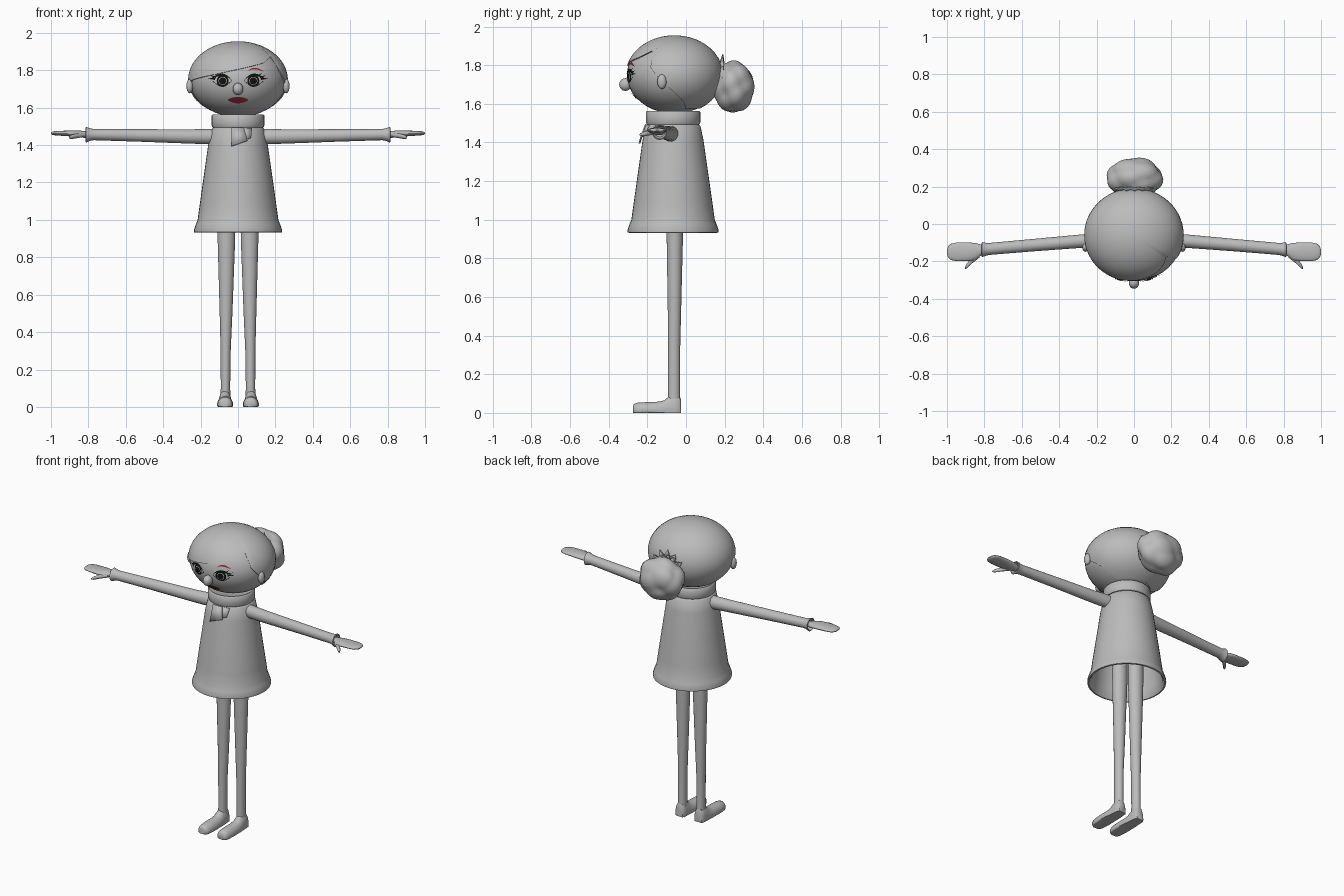
import bpy, bmesh, math
from math import sin, cos, pi, radians, sqrt
from mathutils import Vector

cube = bpy.data.objects.get("Cube")
if cube:
    bpy.data.objects.remove(cube, do_unlink=True)


def material(name, rgb):
    m = bpy.data.materials.new(name)
    m.use_nodes = True
    m.diffuse_color = (*rgb, 1)
    m.node_tree.nodes["Principled BSDF"].inputs["Base Color"].default_value = (*rgb, 1)
    return m


GREY = material("plain grey", (0.5, 0.5, 0.5))
BLACK = material("black", (0.006, 0.006, 0.006))
RED = material("dark red", (0.25, 0.02, 0.03))

HEAD = Vector((0, -0.06, 1.75))
SIZE = Vector((0.26, 0.246, 0.2))


def finish(name, bm, mat=GREY, thick=0):
    bmesh.ops.recalc_face_normals(bm, faces=bm.faces)
    mesh = bpy.data.meshes.new(name)
    bm.to_mesh(mesh)
    bm.free()
    mesh.materials.append(mat)
    ob = bpy.data.objects.new(name, mesh)
    bpy.context.collection.objects.link(ob)
    if thick:
        ob.modifiers.new("thickness", "SOLIDIFY").thickness = thick
    bpy.ops.object.select_all(action="DESELECT")
    ob.select_set(True)
    bpy.context.view_layer.objects.active = ob
    bpy.ops.object.shade_smooth_by_angle(angle=radians(45))
    return ob


def bridge(bm, rows, closed=True):
    n = len(rows[0])
    for a, b in zip(rows, rows[1:]):
        for i in range(n if closed else n - 1):
            j = (i + 1) % n
            bm.faces.new((a[i], a[j], b[j], b[i]))


def loft(name, rings, axis="z", side=1, caps=True, n=24, floor=-1):
    """Elliptic rings (x, y, z, a, b) skinned along one axis."""
    bm = bmesh.new()
    rows = []
    for x, y, z, a, b in rings:
        row = []
        for i in range(n):
            u, v = a * cos(2 * pi * i / n), b * sin(2 * pi * i / n)
            off = {"x": (0, u, v), "y": (u, 0, v), "z": (u, v, 0)}[axis]
            p = Vector((x, y, z)) + Vector(off)
            row.append(bm.verts.new((p.x * side, p.y, max(p.z, floor))))
        rows.append(row)
    bridge(bm, rows)
    if caps:
        bm.faces.new(rows[0])
        bm.faces.new(rows[-1])
    return finish(name, bm)


def ellipsoid(name, centre, size, n=32):
    bm = bmesh.new()
    bmesh.ops.create_uvsphere(bm, u_segments=n, v_segments=n // 2, radius=1)
    for v in bm.verts:
        v.co = Vector(centre) + v.co * Vector(size)
    return finish(name, bm)


def on_face(x, z, off):
    k = 1 - (x / SIZE.x) ** 2 - ((z - HEAD.z) / SIZE.z) ** 2
    return (x, HEAD.y - SIZE.y * sqrt(max(k, 0)) - off, z)


def disc(name, x, z, r, mat, off):
    bm = bmesh.new()
    mid = bm.verts.new(on_face(x, z, off))
    rim = [bm.verts.new(on_face(x + r * cos(pi * i / 12), z + r * sin(pi * i / 12), off))
           for i in range(24)]
    for i in range(24):
        bm.faces.new((mid, rim[i], rim[(i + 1) % 24]))
    finish(name, bm, mat)


def ribbon(name, x0, x1, mid, half, mat, side=1, n=14):
    """Painted stroke on the face: mid(t) is its height, half(t) its half width."""
    bm = bmesh.new()
    rows = []
    for i in range(n + 1):
        t = i / n
        x = (x0 + (x1 - x0) * t) * side
        rows.append([bm.verts.new(on_face(x, mid(t) + s * half(t), 0.005)) for s in (-1, 0, 1)])
    bridge(bm, rows, False)
    finish(name, bm, mat)


# Dress with a hollow skirt, and the rolled collar
def lathe(name, profile):
    loft(name, [(0, -0.067, z, r, r) for r, z in profile], caps=False, n=40)


lathe("dress", [(0.001, 1.495), (0.13, 1.495), (0.142, 1.485), (0.158, 1.41), (0.205, 1.08),
                (0.216, 1.0), (0.226, 0.975), (0.236, 0.945), (0.235, 0.934), (0.225, 0.932),
                (0.213, 0.95), (0.205, 1.0), (0.15, 1.4), (0.001, 1.42)])
lathe("collar", [(0.001, 1.555), (0.125, 1.558), (0.135, 1.564), (0.141, 1.558), (0.141, 1.505),
                 (0.136, 1.494), (0.1, 1.49)])


# Knotted scarf ends below the collar
def flap(name, points):
    bm = bmesh.new()
    bm.faces.new([bm.verts.new(p) for p in points])
    finish(name, bm, GREY, 0.008)


flap("scarf_end_long", [(-0.035, -0.212, 1.495), (0.03, -0.212, 1.495),
                        (0.05, -0.238, 1.425), (-0.035, -0.245, 1.395)])
flap("scarf_end_short", [(0.02, -0.208, 1.495), (0.075, -0.196, 1.49),
                         (0.07, -0.222, 1.44), (0.035, -0.23, 1.43)])

# Limbs, mirrored
for s, label in ((1, "left"), (-1, "right")):
    loft(label + "_sleeve", [(0.1, -0.075, 1.445, 0.04, 0.042), (0.26, -0.09, 1.446, 0.036, 0.038),
                             (0.55, -0.114, 1.452, 0.033, 0.033), (0.77, -0.133, 1.456, 0.032, 0.03),
                             (0.79, -0.135, 1.456, 0.034, 0.033), (0.812, -0.137, 1.455, 0.04, 0.042),
                             (0.815, -0.137, 1.455, 0.035, 0.036), (0.79, -0.135, 1.455, 0.026, 0.026)],
         "x", s)
    loft(label + "_hand", [(0.78, -0.137, 1.455, 0.02, 0.017), (0.815, -0.139, 1.456, 0.028, 0.018),
                           (0.85, -0.147, 1.46, 0.046, 0.018), (0.89, -0.149, 1.462, 0.05, 0.016),
                           (0.95, -0.149, 1.463, 0.05, 0.013), (0.98, -0.149, 1.463, 0.043, 0.011),
                           (0.994, -0.149, 1.463, 0.03, 0.008), (1.0, -0.149, 1.463, 0.012, 0.003)],
         "x", s)
    loft(label + "_thumb", [(0.825, -0.165, 1.455, 0.014, 0.012), (0.865, -0.194, 1.449, 0.016, 0.013),
                            (0.892, -0.222, 1.443, 0.014, 0.011), (0.903, -0.235, 1.44, 0.006, 0.004)],
         "x", s, n=12)
    loft(label + "_leg", [(0.062, -0.058, 1.2, 0.05, 0.043), (0.062, -0.058, 0.9, 0.047, 0.042),
                          (0.064, -0.06, 0.5, 0.034, 0.034), (0.066, -0.062, 0.3, 0.027, 0.031),
                          (0.067, -0.062, 0.1, 0.025, 0.031), (0.067, -0.061, 0.04, 0.028, 0.033)], "z", s)
    foot = [(-0.275, 0.02, 0.035), (-0.268, 0.032, 0.047), (-0.25, 0.039, 0.053),
            (-0.2, 0.043, 0.056), (-0.14, 0.041, 0.058), (-0.11, 0.038, 0.066), (-0.09, 0.036, 0.085),
            (-0.06, 0.034, 0.096), (-0.034, 0.032, 0.09), (-0.026, 0.024, 0.07)]
    loft(label + "_foot", [(0.069, y, 0.014, w, h - 0.014) for y, w, h in foot], "y", s, floor=0)
    ellipsoid(label + "_ear", (0.258 * s, -0.125, 1.715), (0.018, 0.024, 0.038), 16)

# Head and nose
ellipsoid("head", HEAD, SIZE, 40)
ellipsoid("nose", (0, -0.314, 1.7), (0.028, 0.032, 0.033), 20)

# Swept fringe and hair cap: heights of the hairline by compass angle from the front
HAIRLINE = [(-180, 1.575), (-115, 1.575), (-80, 1.69), (-70, 1.745), (-35, 1.772), (5, 1.81),
            (35, 1.84), (55, 1.875), (60, 1.79), (75, 1.71), (115, 1.575), (180, 1.575)]


def hairline(deg):
    for (a, za), (b, zb) in zip(HAIRLINE, HAIRLINE[1:]):
        if a <= deg <= b:
            return za + (zb - za) * (deg - a) / (b - a)


bm = bmesh.new()
rows = []
STEPS = 16
for k in range(STEPS + 2):
    row = []
    for deg in range(-180, 180, 5):
        edge = math.acos((hairline(deg) - HEAD.z) / (SIZE.z * 1.025))
        phi = edge * max(min(k, STEPS) / STEPS, 0.002)
        t = radians(deg)
        d = Vector((sin(phi) * sin(t), -sin(phi) * cos(t), cos(phi)))
        row.append(bm.verts.new(HEAD + d * SIZE * (1.025 if k <= STEPS else 0.985)))
    rows.append(row)
bridge(bm, rows)
bm.faces.new(rows[0])
finish("hair_cap", bm)

# Lumpy bun: every point follows the nearest of a set of lobes
lobes = [Vector((cos(2.4 * i) * sqrt(1 - h * h), h, sin(2.4 * i) * sqrt(1 - h * h)))
         for i, h in ((i, 1 - (i + 0.5) / 7) for i in range(14))]
bm = bmesh.new()
bmesh.ops.create_icosphere(bm, subdivisions=4, radius=1)
for v in bm.verts:
    near = max(v.co.normalized().dot(l) for l in lobes)
    p = v.co * (0.72 + 0.3 * max(0, (near - 0.72) / 0.28) ** 0.6)
    v.co = Vector((0.005, 0.245, 1.688)) + p * Vector((0.155, 0.112, 0.138))
bmesh.ops.smooth_vert(bm, verts=bm.verts, factor=0.5, use_axis_x=True, use_axis_y=True, use_axis_z=True)
finish("hair_bun", bm)

# Jagged hair tie between head and bun
bm = bmesh.new()
inner, outer = [], []
for i in range(24):
    a = 2 * pi * i / 24
    r = 0.122 if i % 2 == 0 else 0.085
    inner.append(bm.verts.new((0.05 * cos(a), 0.165, 1.735 + 0.05 * sin(a))))
    outer.append(bm.verts.new((r * cos(a), 0.188 + 0.006 * (i % 2), 1.735 + r * sin(a))))
bridge(bm, [inner, outer])
finish("hair_tie", bm, GREY, 0.006)

# Eyes, lids and lashes
for s, label in ((1, "left"), (-1, "right")):
    x = 0.082 * s
    disc(label + "_iris", x, 1.743, 0.032, BLACK, 0.004)
    disc(label + "_iris_ring", x, 1.743, 0.022, GREY, 0.006)
    disc(label + "_pupil", x, 1.743, 0.019, BLACK, 0.008)
    ribbon(label + "_upper_lid", 0.032, 0.15, lambda t: 1.742 + 0.03 * sin(pi * t ** 0.8) + 0.01 * t,
           lambda t: 0.001 + 0.005 * sin(pi * t), BLACK, s)
    ribbon(label + "_lower_lid", 0.035, 0.135, lambda t: 1.742 - 0.028 * sin(pi * t),
           lambda t: 0.0018, BLACK, s)
    for i, (x0, z0, x1, z1) in enumerate([(0.105, 1.768, 0.128, 1.785), (0.118, 1.762, 0.148, 1.772),
                                          (0.122, 1.752, 0.16, 1.758)]):
        ribbon(f"{label}_lash_{i + 1}", x0, x1, lambda t: z0 + (z1 - z0) * t,
               lambda t: 0.005 * (1 - t) + 0.0005, BLACK, s, 5)

# Single visible eyebrow and the lips
ribbon("left_eyebrow", 0.055, 0.135, lambda t: 1.795 + 0.014 * sin(pi * t ** 0.8),
       lambda t: 0.001 + 0.0035 * sin(pi * t), RED)
ribbon("lips", -0.053, 0.053, lambda t: 1.641 - 0.001 * sin(pi * t),
       lambda t: 0.002 + 0.015 * sin(pi * t) ** 0.7 if 0 < t < 1 else 0.002, RED)
